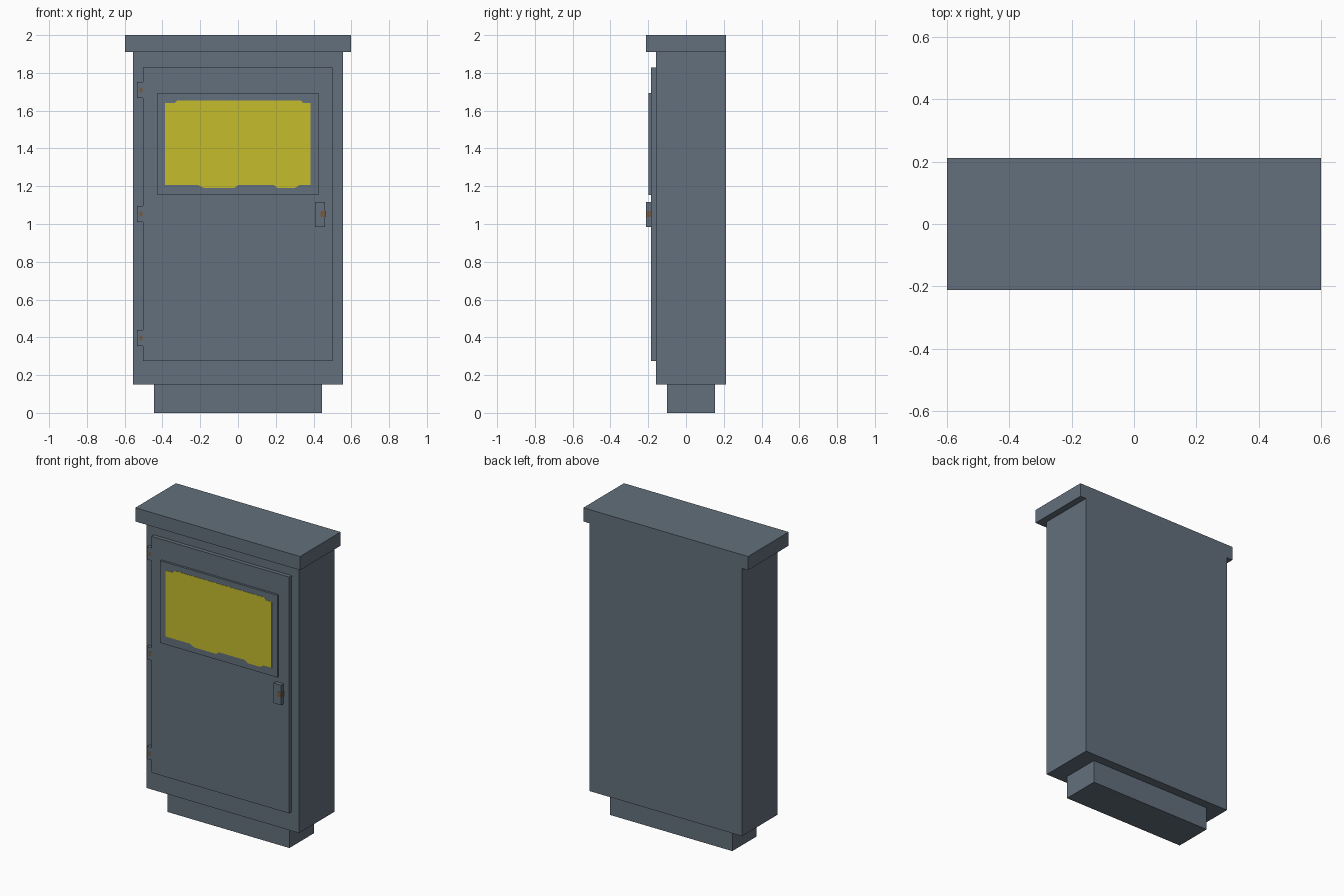
import bpy

if "Cube" in bpy.data.objects:
    bpy.data.objects.remove(bpy.data.objects["Cube"])


def material(name, rgb):
    m = bpy.data.materials.new(name)
    m.diffuse_color = (*rgb, 1)
    m.use_nodes = True
    m.node_tree.nodes["Principled BSDF"].inputs["Base Color"].default_value = m.diffuse_color
    return m


GREY = material("blue_grey_metal", (0.125, 0.16, 0.20))
YELLOW = material("yellow_panel", (0.56, 0.51, 0.026))
BROWN = material("rust_brown", (0.17, 0.10, 0.05))


def mesh_object(name, verts, faces, mat):
    me = bpy.data.meshes.new(name)
    me.from_pydata(verts, [], faces)
    me.materials.append(mat)
    ob = bpy.data.objects.new(name, me)
    bpy.context.collection.objects.link(ob)
    return ob


def plate(name, outline, y0, y1, mat):
    """Extrude an x-z outline (counter-clockwise from the front) from y0 back to y1."""
    n = len(outline)
    verts = [(x, y, z) for y in (y0, y1) for x, z in outline]
    faces = [tuple(range(n)), tuple(range(2 * n - 1, n - 1, -1))]
    faces += [(i, i + n, (i + 1) % n + n, (i + 1) % n) for i in range(n)]
    return mesh_object(name, verts, faces, mat)


def box(name, x, y, z, mat=GREY):
    outline = [(x[0], z[0]), (x[1], z[0]), (x[1], z[1]), (x[0], z[1])]
    return plate(name, outline, y[0], y[1], mat)


# Cabinet shell
box("plinth", (-0.444, 0.444), (-0.10, 0.153), (0, 0.15))
box("cabinet_body", (-0.555, 0.555), (-0.158, 0.211), (0.15, 1.91))
box("cap", (-0.599, 0.599), (-0.211, 0.211), (1.91, 2.0))

# Door with raised window frame
box("door", (-0.502, 0.50), (-0.184, -0.158), (0.275, 1.828))
box("window_frame", (-0.427, 0.425), (-0.198, -0.184), (1.153, 1.693))

# Yellow panel with worn upper and lower edges
worn = [(-0.387, 1.206), (-0.21, 1.206), (-0.18, 1.19), (-0.02, 1.19), (0, 1.206),
        (0.19, 1.206), (0.21, 1.19), (0.30, 1.19), (0.325, 1.206), (0.385, 1.206),
        (0.385, 1.64), (0.345, 1.64), (0.33, 1.655), (-0.32, 1.655), (-0.335, 1.64),
        (-0.387, 1.64)]
plate("window_panel", worn, -0.1995, -0.198, YELLOW)

# Handle with a brown patch
box("handle", (0.407, 0.461), (-0.211, -0.184), (0.985, 1.117))
box("handle_patch", (0.436, 0.462), (-0.212, -0.184), (1.037, 1.07), BROWN)

# Hinges
for i, z in enumerate((0.397, 1.053, 1.709)):
    box(f"hinge_{i + 1}", (-0.535, -0.502), (-0.182, -0.158), (z - 0.042, z + 0.042))
    box(f"hinge_patch_{i + 1}", (-0.522, -0.506), (-0.183, -0.182), (z - 0.014, z + 0.014), BROWN)
